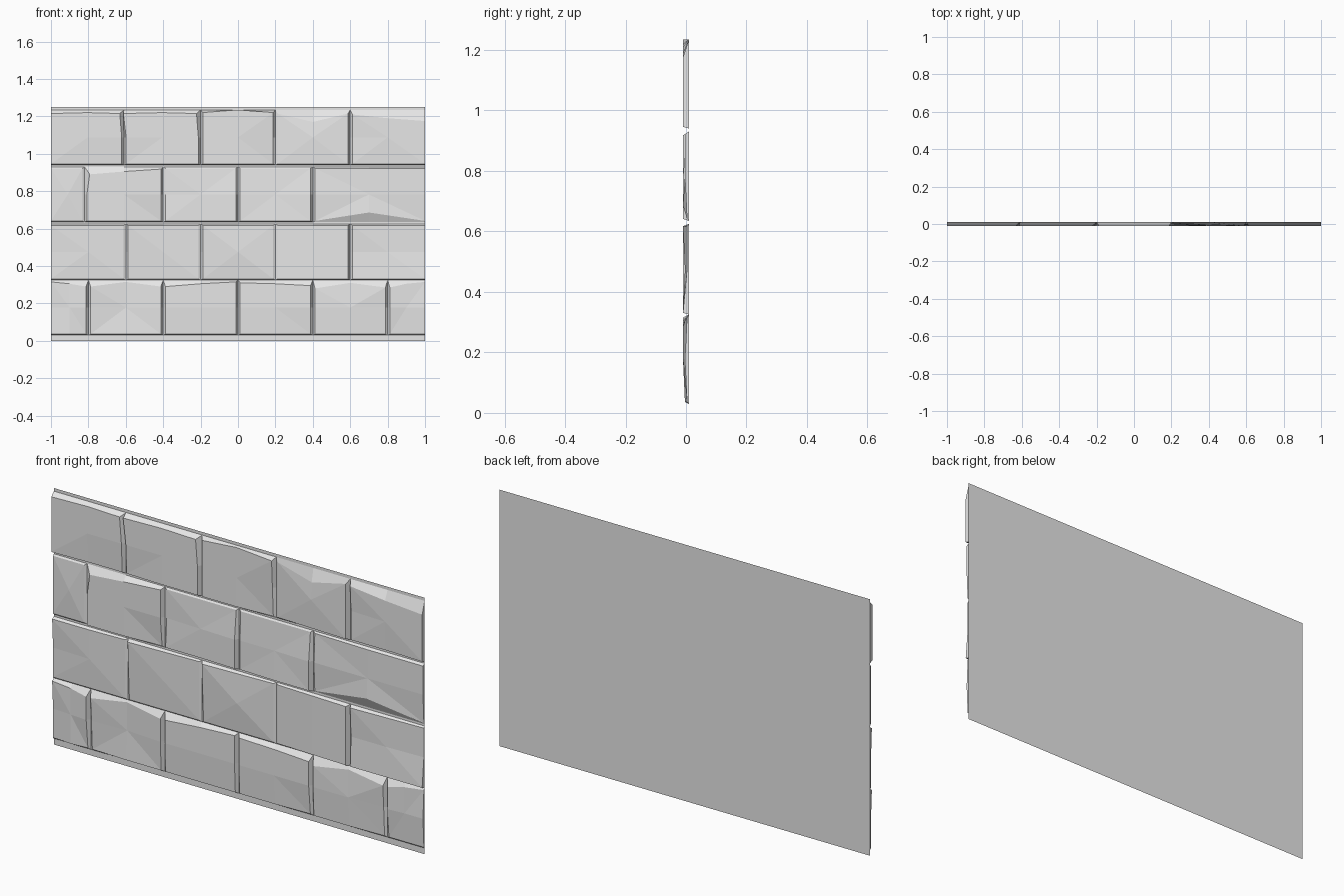
import bpy
import bmesh

cube = bpy.data.objects.get("Cube")
if cube:
    bpy.data.objects.remove(cube, do_unlink=True)

stone = bpy.data.materials.new("grey stone")
stone.use_nodes = True
stone.diffuse_color = (0.8, 0.8, 0.8, 1)
stone.node_tree.nodes["Principled BSDF"].inputs["Base Color"].default_value = stone.diffuse_color

BACK = 0.0095
DEPTH = {"l": 0.006, "m": 0.013, "h": 0.0195}   # low, middle, high relief


def finish(bm, name):
    bmesh.ops.recalc_face_normals(bm, faces=bm.faces)
    mesh = bpy.data.meshes.new(name)
    bm.to_mesh(mesh)
    bm.free()
    mesh.materials.append(stone)
    obj = bpy.data.objects.new(name, mesh)
    bpy.context.collection.objects.link(obj)


def brick(name, x0, x1, z0, z1, relief, drop=(0.02, 0.015, 0.02), lift=(0, 0, 0), lean=(0, 0)):
    """Hewn block: a grid of nine face points over a slightly wider base.
    drop and lift move the top and bottom face points, lean the upper corners."""
    bm = bmesh.new()
    front, base = [], []
    for r, letters in enumerate(relief.split()):          # top row first
        for c, letter in enumerate(letters):
            x = x0 + (x1 - x0) * c / 2
            z = z1 - (z1 - z0) * r / 2
            base.append(bm.verts.new((x, BACK, z)))
            # ends of the wall stay square
            inset = (1 - c) * (0.012 if abs(x) < 0.99 else 0)
            if r == 0:
                z -= drop[c]
                inset += lean[c // 2] if c != 1 else 0
            elif r == 2:
                z += 0.006 + lift[c]
            front.append(bm.verts.new((x + inset, BACK - DEPTH[letter], z)))
    ring = [0, 1, 2, 5, 8, 7, 6, 3]
    for a, b in zip(ring, ring[1:] + ring[:1]):
        bm.faces.new((front[a], front[b], front[4]))      # hewn facets
        bm.faces.new((base[a], base[b], front[b], front[a]))  # sides
    bm.verts.remove(base[4])
    bm.faces.new([base[i] for i in ring])
    finish(bm, name)


# Backing sheet
bm = bmesh.new()
bm.faces.new([bm.verts.new((x, 0.01, z)) for x, z in ((-1, 0), (1, 0), (1, 1.25), (-1, 1.25))])
finish(bm, "wall_backing")

# Courses: base height, top height, then blocks as (left, right, relief, options)
flat = (0.008, 0.008, 0.008)
courses = {
    "bottom": (0.03, 0.325, [
        (-1, -0.8, "mmh lmh lml", dict(drop=(0.01, 0.02, 0.035))),
        (-0.8, -0.4, "hlh mlh lmm", dict(drop=(0.035, 0.01, 0.035))),
        (-0.4, 0, "hhh hhh mmm", dict(drop=(0.035, 0.02, 0.01))),
        (0, 0.4, "hhh hhh mml", dict(drop=(0.015, 0.02, 0.03))),
        (0.4, 0.8, "hmh hhm mml", dict(drop=(0.045, 0.015, 0.04))),
        (0.8, 1, "hml hmm lll", dict(drop=(0.04, 0.02, 0.01))),
    ]),
    "lower": (0.325, 0.625, [
        (-1, -0.6, "mml lml lll", dict(drop=flat)),
        (-0.6, -0.2, "hml mml lll", dict(drop=flat)),
        (-0.2, 0.2, "hml mhl lll", dict(drop=flat)),
        (0.2, 0.6, "lmh lmh lmh", dict(drop=flat)),
        (0.6, 1, "hml mml hhh", dict(drop=flat)),
    ]),
    "upper": (0.635, 0.93, [
        (-1, -0.82, "lll lml lll", dict(drop=flat)),
        (-0.82, -0.4, "hhh hhh hhl", dict(drop=(0.04, 0.025, 0.012), lean=(0.015, 0))),
        (-0.4, 0, "lll lmh mmh", dict(drop=flat)),
        (0, 0.4, "lll mmh mhh", dict(drop=flat)),
        (0.4, 1, "lmm mmm lhl", dict(drop=flat, lift=(0, 0.045, 0))),
    ]),
    "top": (0.94, 1.235, [
        (-1, -0.61, "hhh hhh hmm", dict(lean=(0, -0.01))),
        (-0.61, -0.2, "hhh hhh mhh", dict(lean=(-0.015, -0.01))),
        (-0.2, 0.2, "hhh hhm hhl", dict(drop=(0.015, 0, 0.015))),
        (0.2, 0.6, "lmh lhh lmh", dict(drop=(0.02, 0.065, 0.02))),
        (0.6, 1, "hhh mhh mmh", dict(drop=(0.025, 0.045, 0.06))),
    ]),
}
for course, (z0, z1, blocks) in courses.items():
    for i, (x0, x1, relief, options) in enumerate(blocks, 1):
        brick(f"{course}_course_brick_{i}", x0, x1, z0, z1, relief, **options)
